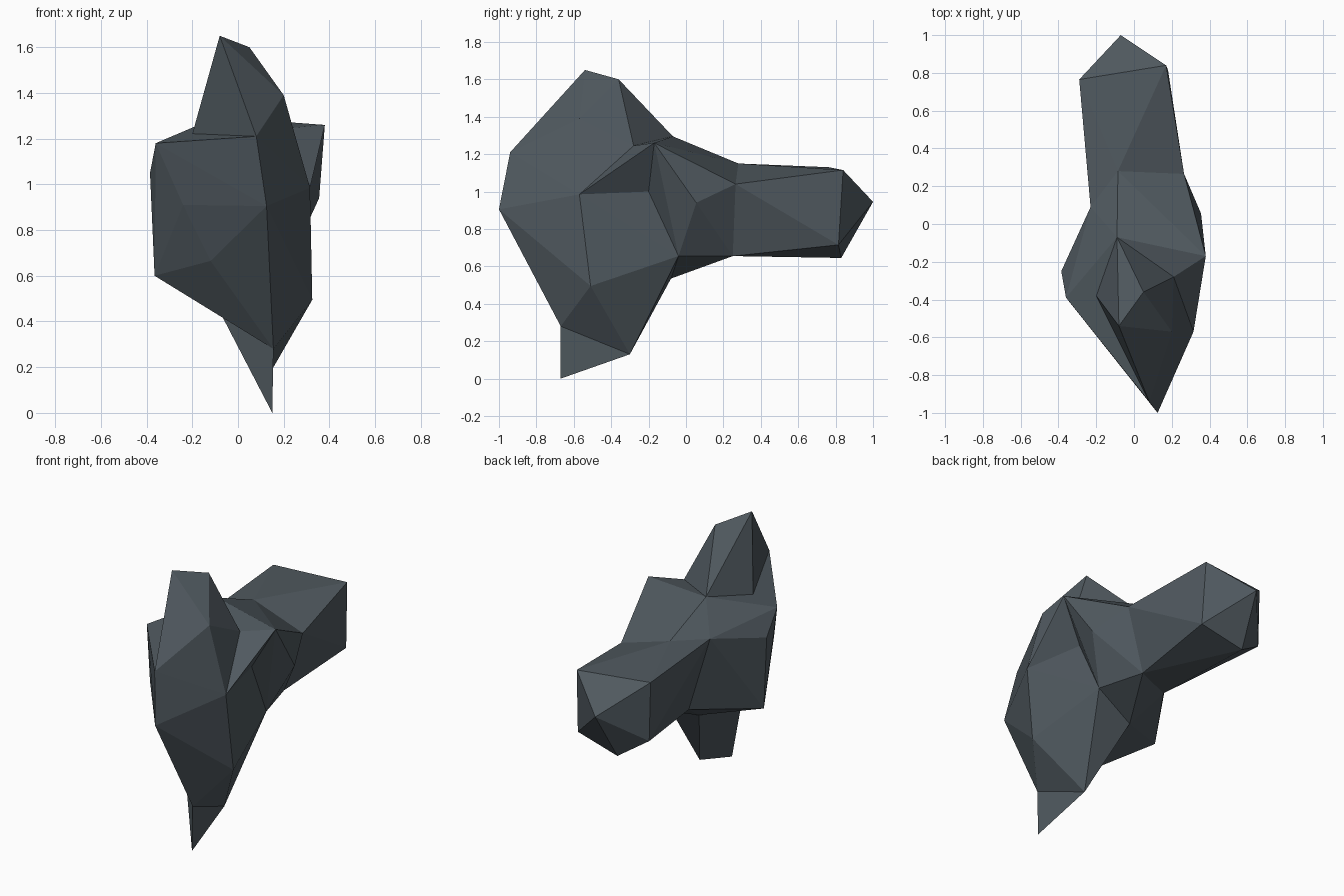
import bpy, bmesh

if "Cube" in bpy.data.objects:
    bpy.data.objects.remove(bpy.data.objects["Cube"])

slate = bpy.data.materials.new("slate_grey")
slate.diffuse_color = (0.08, 0.10, 0.115, 1)
slate.use_nodes = True
slate.node_tree.nodes["Principled BSDF"].inputs["Base Color"].default_value = slate.diffuse_color

# Corner points of the rock, named by where they sit
P = dict(
    peak=(-.08, -.54, 1.65), peak_back=(.05, -.36, 1.60), horn_right=(.20, -.57, 1.39),
    horn_notch=(.21, -.28, 1.245), saddle=(-.09, -.07, 1.295), wing=(.38, -.17, 1.26),
    horn_left=(-.20, -.38, 1.22), brow=(.08, -.94, 1.21), nose=(.125, -1.0, .905),
    cheek_top=(-.36, -.39, 1.18), cheek=(-.385, -.25, 1.05), cheek_low=(-.365, -.25, .60),
    dent=(-.24, -.53, .91), chin_left=(-.12, -.62, .665), chin=(.155, -.67, .28),
    spike=(.15, -.67, 0), heel=(.115, -.30, .13), hip=(.325, -.51, .495),
    belly=(-.035, -.08, .535), belly_left=(-.12, -.38, .52),
    side=(.315, -.57, .985), hollow=(.235, -.20, 1.0), flank_low=(.225, -.04, .655),
    flank=(.355, .055, .94), neck_right=(.265, .265, 1.04), neck_low=(.145, .25, .655),
    neck_under=(-.11, .13, .67), neck_left=(-.23, .09, 1.13), neck_top=(-.085, .28, 1.15),
    end_left=(-.29, .765, 1.13), end_right=(.17, .84, 1.115), tip=(-.07, 1.0, .945),
    end_low_right=(.18, .815, .715), end_low=(-.105, .83, .645), end_low_left=(-.28, .765, .76),
)


def chunk(name, corners):
    """Convex faceted lump spanning the named corners."""
    bm = bmesh.new()
    for c in corners.split():
        bm.verts.new(P[c])
    res = bmesh.ops.convex_hull(bm, input=bm.verts[:])
    loose = [v for v in bm.verts if not v.link_faces]
    bmesh.ops.delete(bm, geom=loose, context='VERTS')
    bmesh.ops.recalc_face_normals(bm, faces=bm.faces[:])
    me = bpy.data.meshes.new(name)
    bm.to_mesh(me)
    bm.free()
    me.materials.append(slate)
    ob = bpy.data.objects.new(name, me)
    bpy.context.collection.objects.link(ob)


# Main boulder
chunk("rock_body", "saddle horn_left brow nose cheek_top cheek cheek_low dent chin_left "
                   "chin hip side hollow flank_low belly belly_left")
# Upright horn on top
chunk("rock_horn", "peak peak_back horn_right horn_notch saddle horn_left brow nose side")
# Overhanging wing on the right
chunk("rock_wing", "wing horn_notch saddle side hollow")
# Neck behind the boulder
chunk("rock_neck", "saddle wing cheek_top cheek cheek_low belly hollow flank flank_low "
                   "neck_right neck_low neck_under neck_left neck_top")
# Long rear arm
chunk("rock_arm", "neck_right neck_low neck_under neck_left neck_top end_left end_right tip "
                  "end_low_right end_low end_low_left")
# Lower foot and its spike
chunk("rock_foot", "chin heel hip belly belly_left flank_low")
chunk("rock_spike", "spike chin heel belly_left")
